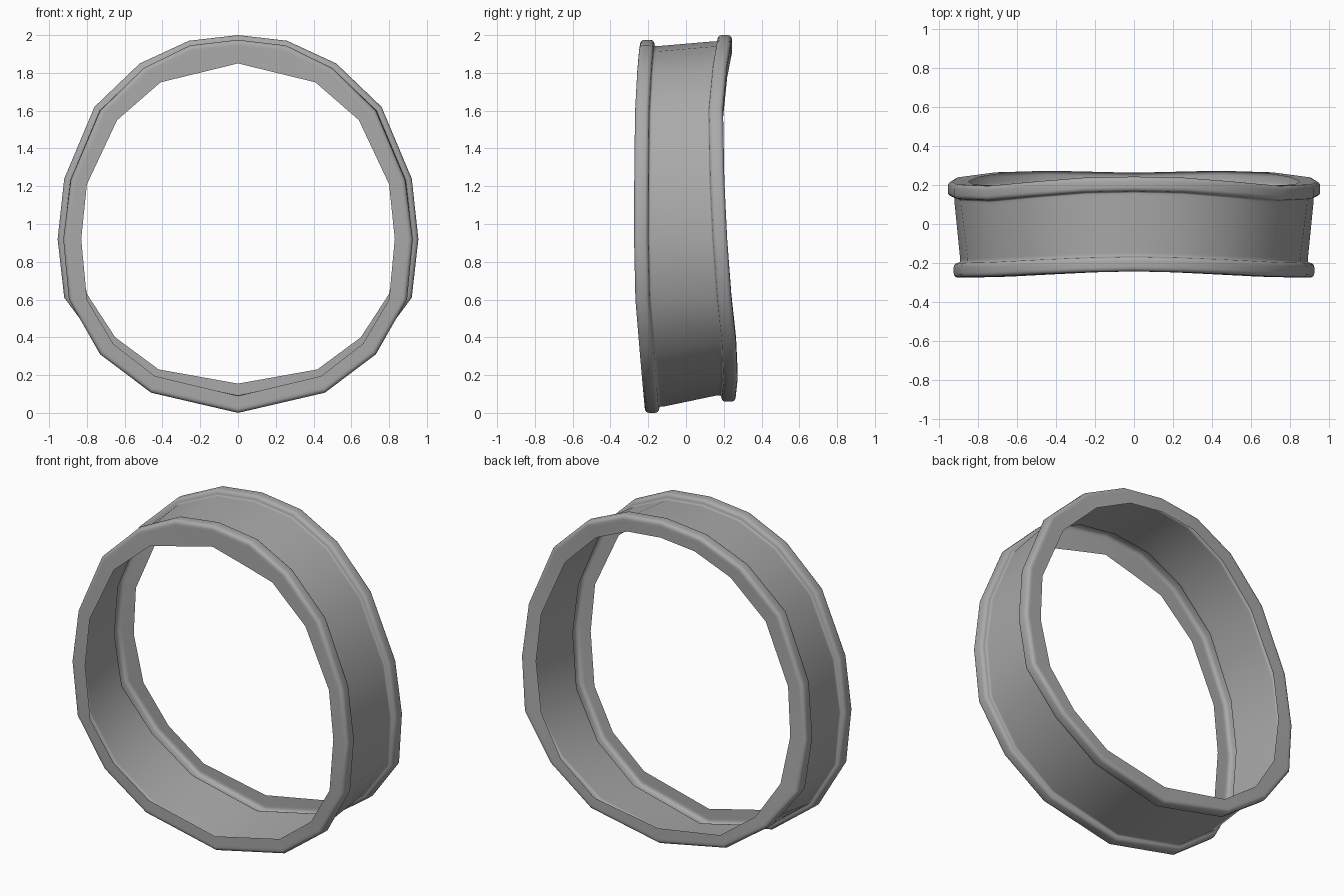
import bpy, bmesh, math
from mathutils import Vector

if "Cube" in bpy.data.objects:
    bpy.data.objects.remove(bpy.data.objects["Cube"])

metal = bpy.data.materials.new("grey metal")
metal.diffuse_color = (0.40, 0.40, 0.40, 1)
metal.use_nodes = True
metal.node_tree.nodes["Principled BSDF"].inputs["Base Color"].default_value = metal.diffuse_color

# Half outlines from top to bottom: (outer x, outer z, inner x, inner z, centre y)
FRONT = [(0, 1.975, 0, 1.85, -.205), (.255, 1.945, .205, 1.80, -.21),
         (.50, 1.825, .41, 1.75, -.22), (.73, 1.60, .64, 1.55, -.232),
         (.885, 1.235, .80, 1.21, -.236), (.925, .92, .83, .92, -.237),
         (.895, .60, .80, .60, -.23), (.73, .31, .66, .365, -.207),
         (.46, .107, .44, .195, -.19), (0, .0, 0, .09, -.18)]
BACK = [(0, 2.0, 0, 1.905, .205), (.26, 1.97, .225, 1.88, .20),
        (.52, 1.85, .45, 1.775, .18), (.76, 1.62, .67, 1.56, .158),
        (.92, 1.24, .825, 1.21, .165), (.955, .92, .85, .92, .18),
        (.92, .61, .80, .63, .202), (.73, .355, .65, .40, .227),
        (.45, .155, .42, .23, .235), (0, .06, 0, .155, .225)]

HALF = .038    # half width of the rim bead
STEP = .033    # how far the bead stands above the band
R, F = .022, .009  # bead rounding and fillet at the band


def stations(half):
    """Mirror a half outline into a full loop of (outer, inner) points."""
    full = half + [(-a, b, -c, d, y) for a, b, c, d, y in half[-2:0:-1]]
    return [(Vector((a, y, b)), Vector((c, y, d))) for a, b, c, d, y in full]


def rim_section(outer, inner, side):
    """Sheet profile from flange edge, over the bead, down to the band.
    side is the y direction of the flange."""
    width = (inner - outer).length
    d = (inner - outer).normalized()
    prof = [(HALF, width), (HALF, R + .012)]          # flat flange
    for k in range(5):                                # outer corner of bead
        t = math.radians(22.5 * k)
        prof.append((HALF - R + R * math.cos(t), R - R * math.sin(t)))
    for k in range(5):                                # corner towards the band
        t = math.radians(90 + 22.5 * k)
        prof.append((-HALF + R + R * math.cos(t), R - R * math.sin(t)))
    for k in range(1, 4):                             # fillet into the band
        t = math.radians(30 * k)
        prof.append((-HALF - F + F * math.cos(t), STEP - F + F * math.sin(t)))
    prof.append((-HALF - F - .012, STEP))
    return [outer + d * depth + Vector((0, side * y, 0)) for y, depth in prof]


# One sheet: front flange and bead, band, back bead and flange
rows = []
bm = bmesh.new()
for (fo, fi), (bo, bi) in zip(stations(FRONT), stations(BACK)):
    profile = rim_section(fo, fi, -1) + rim_section(bo, bi, 1)[::-1]
    rows.append([bm.verts.new(p) for p in profile])
n = len(rows)
for i in range(n):
    a, b = rows[i], rows[(i + 1) % n]
    for j in range(len(a) - 1):
        bm.faces.new((a[j], a[j + 1], b[j + 1], b[j]))

# Make the sheet face outwards
bm.normal_update()
middle = max(bm.faces, key=lambda f: f.calc_area())
out = middle.calc_center_median() - Vector((0, 0, 1))
if middle.normal.dot(out) < 0:
    bmesh.ops.reverse_faces(bm, faces=bm.faces)

mesh = bpy.data.meshes.new("rimmed_band")
bm.to_mesh(mesh)
bm.free()
mesh.materials.append(metal)
band = bpy.data.objects.new("rimmed_band", mesh)
bpy.context.collection.objects.link(band)
band.select_set(True)
bpy.context.view_layer.objects.active = band
bpy.ops.object.shade_smooth_by_angle(angle=math.radians(50))
